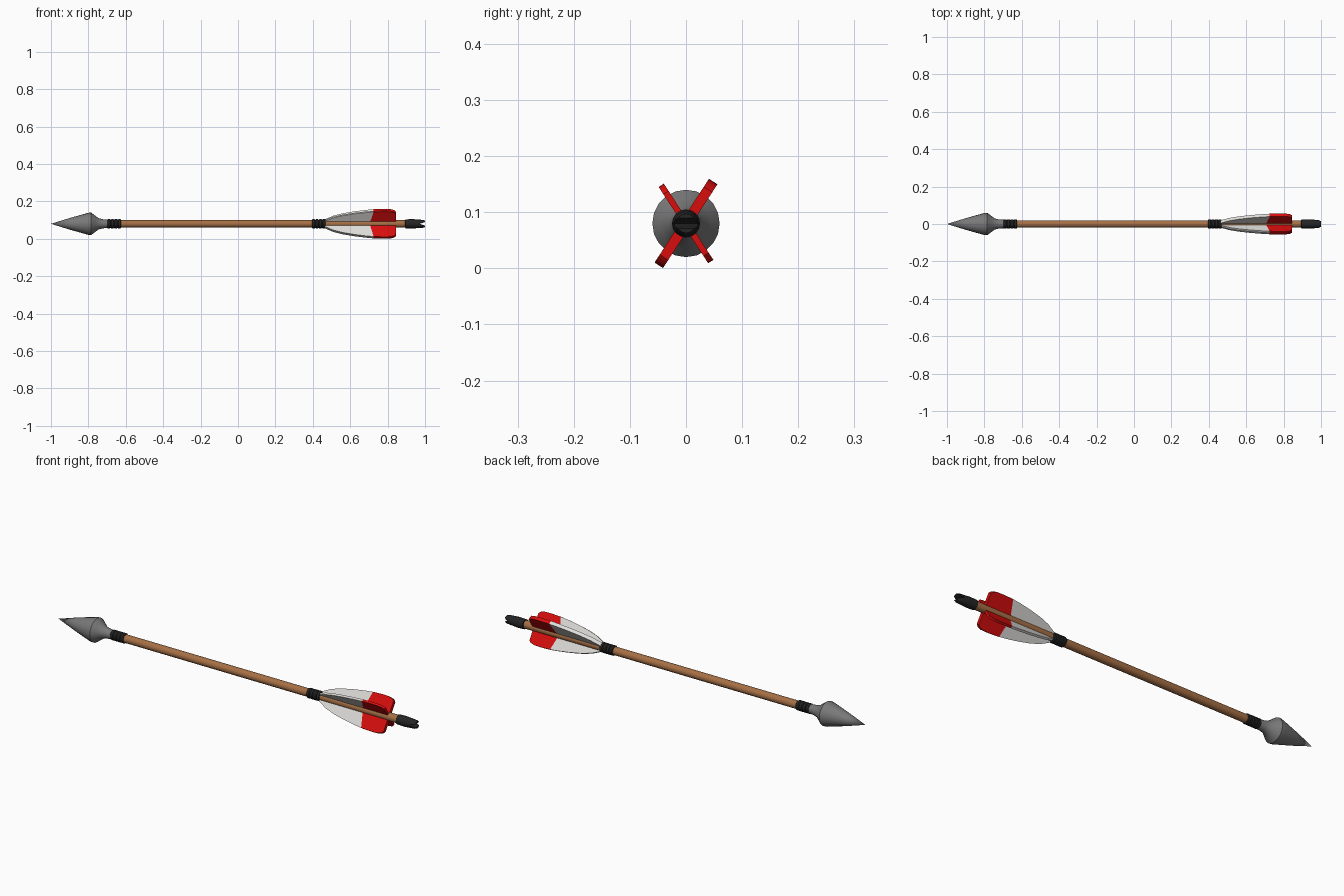
import bpy, bmesh, math
from mathutils import Vector

if "Cube" in bpy.data.objects:
    bpy.data.objects.remove(bpy.data.objects["Cube"])

ZC = 0.08  # height of the arrow's axis


def material(name, rgb):
    m = bpy.data.materials.new(name)
    m.diffuse_color = (*rgb, 1)
    m.use_nodes = True
    m.node_tree.nodes["Principled BSDF"].inputs["Base Color"].default_value = m.diffuse_color
    return m


WOOD = material("wood", (0.38, 0.16, 0.06))
BLACK = material("black", (0.018, 0.018, 0.018))
STEEL = material("steel grey", (0.19, 0.19, 0.19))
WHITE = material("feather white", (0.72, 0.71, 0.68))
RED = material("feather red", (0.68, 0.004, 0.004))


def finish(name, bm, mats, angle=None):
    bmesh.ops.recalc_face_normals(bm, faces=bm.faces)
    me = bpy.data.meshes.new(name)
    bm.to_mesh(me)
    bm.free()
    ob = bpy.data.objects.new(name, me)
    bpy.context.collection.objects.link(ob)
    for m in mats:
        me.materials.append(m)
    if angle:
        bpy.ops.object.select_all(action='DESELECT')
        bpy.context.view_layer.objects.active = ob
        ob.select_set(True)
        bpy.ops.object.shade_smooth_by_angle(angle=math.radians(angle))
    return ob


def lathe(name, profile, mat, sides=16, angle=35):
    """Turn (x, radius) points around the arrow's axis."""
    bm = bmesh.new()
    rings = []
    for x, r in profile:
        if r == 0:
            rings.append([bm.verts.new((x, 0, ZC))] * sides)
        else:
            rings.append([bm.verts.new((x, r * math.cos(2 * math.pi * i / sides),
                                        ZC + r * math.sin(2 * math.pi * i / sides)))
                          for i in range(sides)])
    for a, b in zip(rings, rings[1:]):
        for i in range(sides):
            j = (i + 1) % sides
            bm.faces.new(list(dict.fromkeys((a[i], a[j], b[j], b[i]))))
    for ring in (rings[0], rings[-1]):
        if ring[0] is not ring[1]:
            bm.faces.new(ring)
    return finish(name, bm, [mat], angle)


# Wooden shaft and steel head
lathe("shaft", [(-0.66, 0.02), (0.9, 0.02)], WOOD)
lathe("arrow_head", [(-1, 0), (-0.90, 0.031), (-0.80, 0.059), (-0.785, 0.06), (-0.765, 0.045),
                     (-0.745, 0.03), (-0.72, 0.024), (-0.685, 0.022)], STEEL, 20, 40)


# Thread bindings made of rounded bands
def binding(name, x0, x1, bands=4):
    w = (x1 - x0) / bands
    pts = []
    for i in range(bands):
        x = x0 + i * w
        pts += [(x, 0.0215), (x + 0.2 * w, 0.0245), (x + 0.8 * w, 0.0245)]
    lathe(name, pts + [(x1, 0.0215)], BLACK)


binding("head_binding", -0.70, -0.625)
binding("feather_binding", 0.395, 0.468)

# Nock with a V-shaped string slot across it
nock = lathe("nock", [(0.893, 0.019), (0.896, 0.024), (0.935, 0.025), (0.96, 0.023),
                      (0.99, 0.021), (1.0, 0.017)], BLACK)
bm = bmesh.new()
section = [(0.972, 0), (1.02, 0.016), (1.02, -0.016)]
near, far = [[bm.verts.new((x, y, ZC + z)) for x, z in section] for y in (-0.05, 0.05)]
bm.faces.new(near)
bm.faces.new(far)
for i in range(3):
    j = (i + 1) % 3
    bm.faces.new((near[i], near[j], far[j], far[i]))
cutter = finish("slot_cutter", bm, [BLACK])
cutter.hide_render = True
cutter.hide_viewport = True
cut = nock.modifiers.new("slot", 'BOOLEAN')
cut.operation = 'DIFFERENCE'
cut.object = cutter
cut.solver = 'EXACT'
bpy.context.view_layer.objects.active = nock
bpy.ops.object.modifier_apply(modifier="slot")
bpy.data.objects.remove(cutter)

# Feathers: (x at root, x at edge, height); red from the sixth station on
STATIONS = [(0.46, 0.46, 0.021), (0.51, 0.51, 0.046), (0.56, 0.56, 0.061), (0.62, 0.62, 0.073),
            (0.67, 0.68, 0.082), (0.705, 0.725, 0.087), (0.77, 0.78, 0.089),
            (0.81, 0.815, 0.088), (0.835, 0.835, 0.082), (0.845, 0.845, 0.072)]


def feather(name, degrees, scale, thick):
    a = math.radians(degrees)
    out = Vector((0, math.cos(a), math.sin(a)))
    side = Vector((0, -math.sin(a), math.cos(a))) * thick / 2
    bm = bmesh.new()
    loops = []
    for xr, xe, h in STATIONS:
        root = Vector((xr, 0, ZC)) + out * 0.01
        edge = Vector((xe, 0, ZC)) + out * h * scale
        loops.append([bm.verts.new(p) for p in (root - side, edge - side, edge + side, root + side)])
    for k, (p, q) in enumerate(zip(loops, loops[1:])):
        for i in range(4):
            j = (i + 1) % 4
            bm.faces.new((p[i], p[j], q[j], q[i])).material_index = int(k >= 5)
    bm.faces.new(loops[0])
    bm.faces.new(loops[-1]).material_index = 1
    finish(name, bm, [WHITE, RED], 30)


for k, (deg, scale, thick) in enumerate([(57, 1, 0.018), (237, 1, 0.018),
                                         (123, 0.91, 0.011), (303, 0.91, 0.011)]):
    feather(f"feather_{k + 1}", deg, scale, thick)
